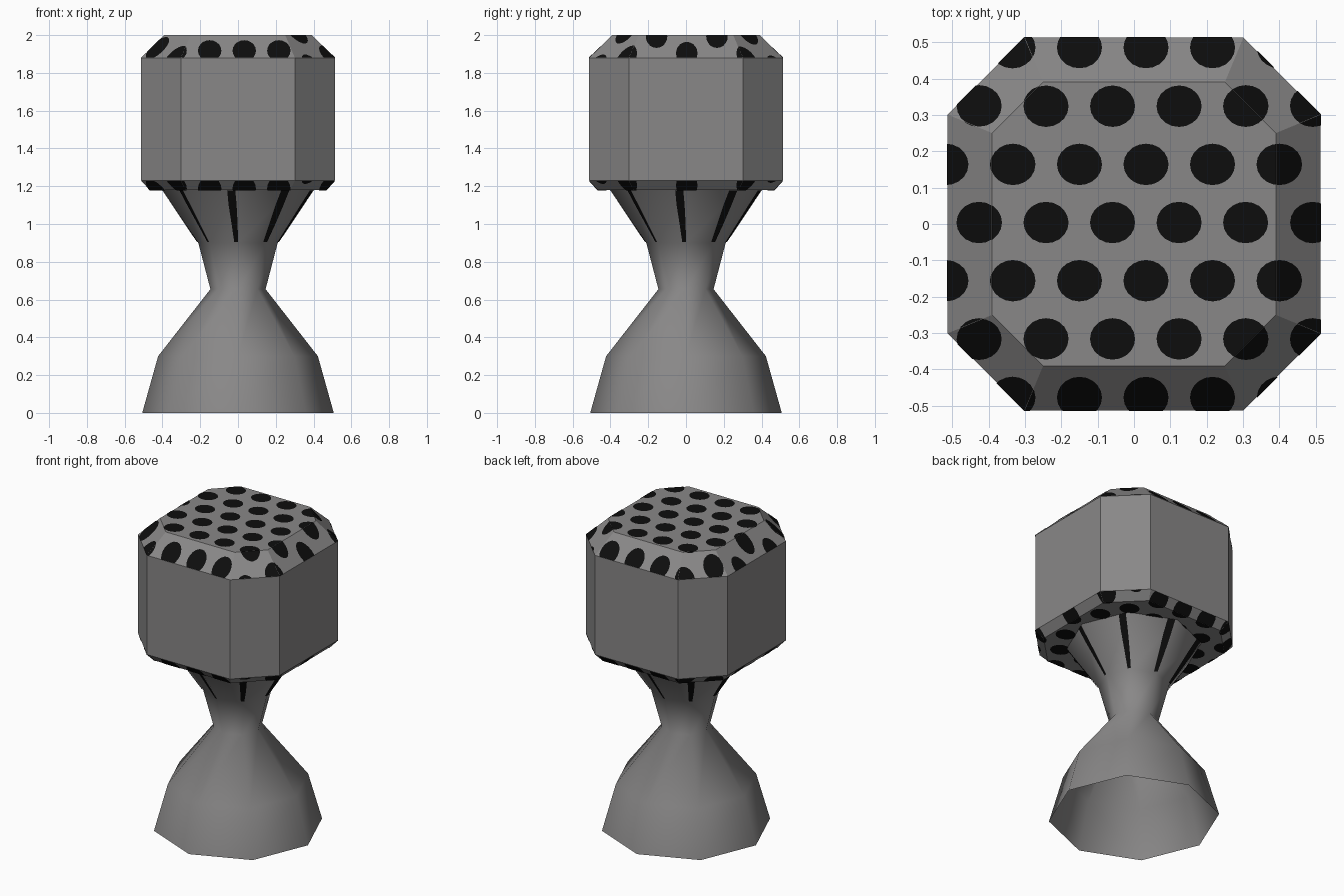
import bpy, math
from mathutils import Vector

if "Cube" in bpy.data.objects:
    bpy.data.objects.remove(bpy.data.objects["Cube"])


def material(name, c):
    m = bpy.data.materials.new(name)
    m.diffuse_color = (*c, 1)
    m.use_nodes = True
    m.node_tree.nodes["Principled BSDF"].inputs["Base Color"].default_value = m.diffuse_color
    return m


GREY = material("grey", (0.25, 0.245, 0.245))
BLACK = material("black", (0.004, 0.004, 0.004))


def make(name, verts, faces, mat, smooth=False):
    me = bpy.data.meshes.new(name)
    me.from_pydata(verts, [], faces)
    me.materials.append(mat)
    for p in me.polygons:
        p.use_smooth = smooth
    ob = bpy.data.objects.new(name, me)
    bpy.context.collection.objects.link(ob)
    return ob


def bridge(rings, n=8):
    return [(r * n + i, r * n + (i + 1) % n, (r + 1) * n + (i + 1) % n, (r + 1) * n + i)
            for r in range(rings - 1) for i in range(n)]


# Pedestal: open eight-sided shell, vertices on the axes
profile = [(0.507, 0), (0.423, 0.3), (0.146, 0.655), (0.21, 0.9), (0.402, 1.18)]


def spoke(r, z, i):
    a = i * math.pi / 4
    return Vector((r * math.cos(a), r * math.sin(a), z))


make("pedestal", [spoke(r, z, i) for r, z in profile for i in range(8)],
     bridge(len(profile)), GREY, True)


# Head: chamfered square block with sloped rims
def octagon(w, c, z):
    return [Vector(p) for p in ((w, -c, z), (w, c, z), (c, w, z), (-c, w, z),
                                (-w, c, z), (-w, -c, z), (-c, -w, z), (c, -w, z))]


sections = [(0.468, 0.277, 1.18), (0.513, 0.301, 1.23), (0.513, 0.301, 1.88), (0.39, 0.25, 2.0)]
head_verts = [v for s in sections for v in octagon(*s)]
head_faces = bridge(4) + [tuple(range(7, -1, -1)), tuple(range(24, 32))]
head = make("head", head_verts, head_faces, GREY)


# Dots: staggered grid seen from above, clipped to each sloped or level face
def clip(poly, border):
    """Clip a polygon to a convex counter-clockwise border, in plan."""
    for a, b in zip(border, border[1:] + border[:1]):
        def side(p):
            return (b.x - a.x) * (p.y - a.y) - (b.y - a.y) * (p.x - a.x)
        out = []
        for p, q in zip(poly, poly[1:] + poly[:1]):
            sp, sq = side(p), side(q)
            if sp >= 0:
                out.append(p)
            if sp * sq < 0:
                out.append(p.lerp(q, sp / (sp - sq)))
        poly = out
        if len(poly) < 3:
            return []
    return poly


dots = []
for row in range(-3, 4):
    for col in range(-4, 4):
        cx = (0.033 if row % 2 else 0.124) + 0.183 * col
        cy = 0.004 + 0.16 * row
        dots.append([Vector((cx + 0.062 * math.cos(t * math.pi / 10),
                             cy + 0.057 * math.sin(t * math.pi / 10), 0)) for t in range(20)])

verts, faces = [], []
for p in head.data.polygons:
    n = p.normal
    if abs(n.z) < 0.1:
        continue
    border = [head_verts[i] for i in p.vertices]
    if n.z < 0:
        border.reverse()
    for dot in dots:
        poly = clip(dot, border)
        if not poly:
            continue
        if n.z < 0:
            poly.reverse()
        start = len(verts)
        for q in poly:
            z = p.center.z - (n.x * (q.x - p.center.x) + n.y * (q.y - p.center.y)) / n.z
            verts.append(Vector((q.x, q.y, z)) + n * 0.002)
        faces.append(tuple(range(start, len(verts))))
make("head_dots", verts, faces, BLACK)

# Neck streaks: one narrow strip beside each edge of the upper flare
verts, faces = [], []
for i in range(8):
    start = len(verts)
    for z, f0, f1 in ((0.905, 0.0, 0.13), (1.0, 0.01, 0.17), (1.1, 0.03, 0.2), (1.178, 0.05, 0.2)):
        r = 0.21 + (z - 0.9) / 0.28 * 0.192 + 0.004
        a, b = spoke(r, z, i), spoke(r, z, i - 1)
        verts += [a.lerp(b, f1), a.lerp(b, f0)]
    for k in range(0, 6, 2):
        s = start + k
        faces.append((s, s + 1, s + 3, s + 2))
make("neck_streaks", verts, faces, BLACK)
